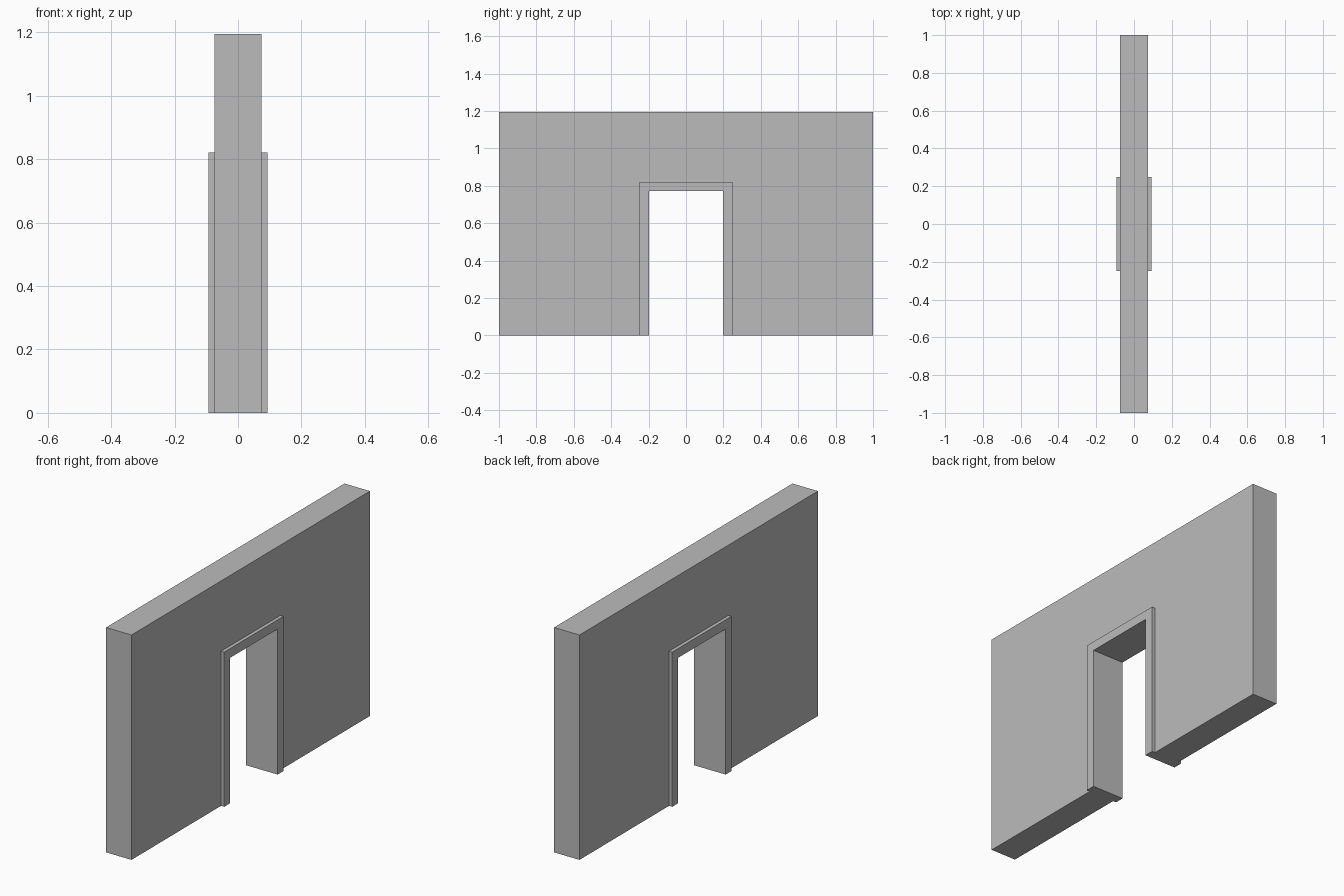
import bpy
import bmesh

cube = bpy.data.objects.get("Cube")
if cube:
    bpy.data.objects.remove(cube, do_unlink=True)

grey = bpy.data.materials.new("plain grey")
grey.use_nodes = True
colour = (0.5, 0.5, 0.5, 1)
grey.diffuse_color = colour
grey.node_tree.nodes["Principled BSDF"].inputs["Base Color"].default_value = colour

OPEN_W, OPEN_H = 0.199, 0.772
TRIM_W, TRIM_H = 0.249, 0.821
WALL_X, TRIM_X = 0.0746, 0.0933


def arch(name, x0, x1, half_width, height):
    """Upright slab with the doorway cut out, extruded from x0 to x1."""
    half = [(half_width, height), (half_width, 0), (OPEN_W, 0), (OPEN_W, OPEN_H)]
    outline = half + [(-y, z) for y, z in reversed(half)]
    bm = bmesh.new()
    face = bm.faces.new([bm.verts.new((x0, y, z)) for y, z in outline])
    moved = bmesh.ops.extrude_face_region(bm, geom=[face])["geom"]
    verts = [v for v in moved if isinstance(v, bmesh.types.BMVert)]
    bmesh.ops.translate(bm, vec=(x1 - x0, 0, 0), verts=verts)
    bmesh.ops.recalc_face_normals(bm, faces=bm.faces)
    mesh = bpy.data.meshes.new(name)
    bm.to_mesh(mesh)
    bm.free()
    mesh.materials.append(grey)
    obj = bpy.data.objects.new(name, mesh)
    bpy.context.collection.objects.link(obj)


# Wall with its doorway
arch("wall", -WALL_X, WALL_X, 1.0, 1.194)

# Raised door trim on both sides of the wall
for side, name in ((1, "left_door_trim"), (-1, "right_door_trim")):
    arch(name, side * WALL_X, side * TRIM_X, TRIM_W, TRIM_H)
